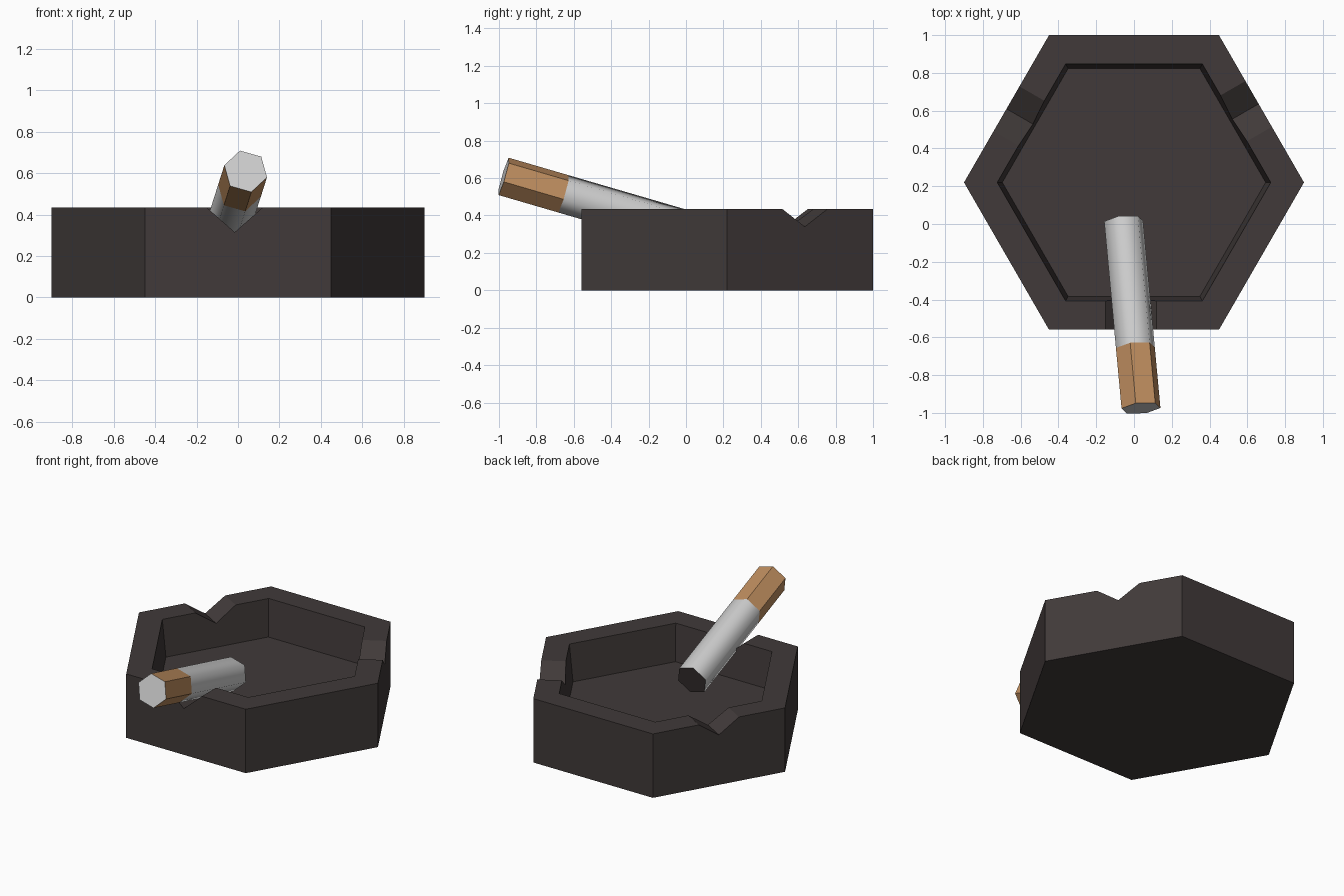
import bpy, bmesh
from math import sin, cos, radians, pi
from mathutils import Vector

cube = bpy.data.objects.get("Cube")
if cube:
    bpy.data.objects.remove(cube, do_unlink=True)


def material(name, rgb):
    m = bpy.data.materials.new(name)
    m.use_nodes = True
    m.diffuse_color = (*rgb, 1)
    m.node_tree.nodes["Principled BSDF"].inputs["Base Color"].default_value = (*rgb, 1)
    return m


DARK = material("dark brown", (0.052, 0.042, 0.041))
PAPER = material("paper white", (0.62, 0.62, 0.62))
TAN = material("filter tan", (0.52, 0.27, 0.115))


def loft(name, rings, mats, rule=None, smooth=False):
    """Skin a closed solid through rings of points and cap both ends."""
    bm = bmesh.new()
    loops = [[bm.verts.new(p) for p in ring] for ring in rings]
    n = len(loops[0])
    caps = [bm.faces.new(loops[0]), bm.faces.new(loops[-1])]
    for a, b in zip(loops, loops[1:]):
        for i in range(n):
            f = bm.faces.new((a[i], a[(i + 1) % n], b[(i + 1) % n], b[i]))
            f.smooth = smooth
    if rule:
        for f, index in zip(caps, rule):
            f.material_index = index
    bmesh.ops.recalc_face_normals(bm, faces=bm.faces[:])
    mesh = bpy.data.meshes.new(name)
    bm.to_mesh(mesh)
    bm.free()
    for m in mats:
        mesh.materials.append(m)
    ob = bpy.data.objects.new(name, mesh)
    bpy.context.collection.objects.link(ob)
    return ob


# Hexagonal tray with a slightly tapered bowl
CENTRE = Vector((0, 0.22, 0))
TOP, FLOOR, APOTHEM = 0.435, 0.185, 0.78


def hexagon(r, z):
    return [CENTRE + Vector((r * cos(i * pi / 3), r * sin(i * pi / 3), z)) for i in range(6)]


tray = loft("tray", [hexagon(0.9, 0), hexagon(0.9, TOP),
                     hexagon(0.724, TOP), hexagon(0.697, FLOOR)], [DARK])


# V-shaped rests cut through three sides of the rim
def cut_rest(angle, shift, half_width, depth):
    out = Vector((cos(radians(angle)), sin(radians(angle)), 0))
    side = Vector((-out.y, out.x, 0))
    rise = 2 * depth
    wide = half_width * rise / depth
    rings = []
    for dist in (0.45, APOTHEM + 0.1):
        base = CENTRE + out * dist + side * shift
        base.z = TOP - depth
        up = Vector((0, 0, rise))
        rings.append([base, base + side * wide + up, base - side * wide + up])
    cutter = loft("rest_cutter", rings, [DARK])
    cutter.hide_render = True
    mod = tray.modifiers.new("rest", "BOOLEAN")
    mod.operation, mod.solver, mod.object = "DIFFERENCE", "EXACT", cutter
    return cutter


cutters = [cut_rest(-90, -0.016, 0.136, 0.12),
           cut_rest(30, 0.03, 0.14, 0.095),
           cut_rest(150, 0, 0.137, 0.095)]
bpy.context.view_layer.update()
cut = bpy.data.meshes.new_from_object(tray.evaluated_get(bpy.context.evaluated_depsgraph_get()))
tray.modifiers.clear()
tray.data = cut
for c in cutters:
    bpy.data.objects.remove(c, do_unlink=True)

# Six-sided cigarette leaning in the front rest
OUTER = Vector((0.037, -0.975, 0.609))
INNER = Vector((-0.055, 0.015, 0.32))
axis = (INNER - OUTER).normalized()
right = Vector((1, 0, 0))
right = (right - axis * right.dot(axis)).normalized()
up = right.cross(axis)


def ring(t, r=0.107):
    c = OUTER.lerp(INNER, t)
    return [c + r * (right * cos(a) + up * sin(a))
            for a in (radians(-15 + 60 * i) for i in range(6))]


JOIN = 0.323
loft("cigarette_filter", [ring(0), ring(JOIN)], [TAN, PAPER], rule=(1, 0))
loft("cigarette_paper", [ring(JOIN), ring(1)], [PAPER, DARK], rule=(0, 1), smooth=True)
